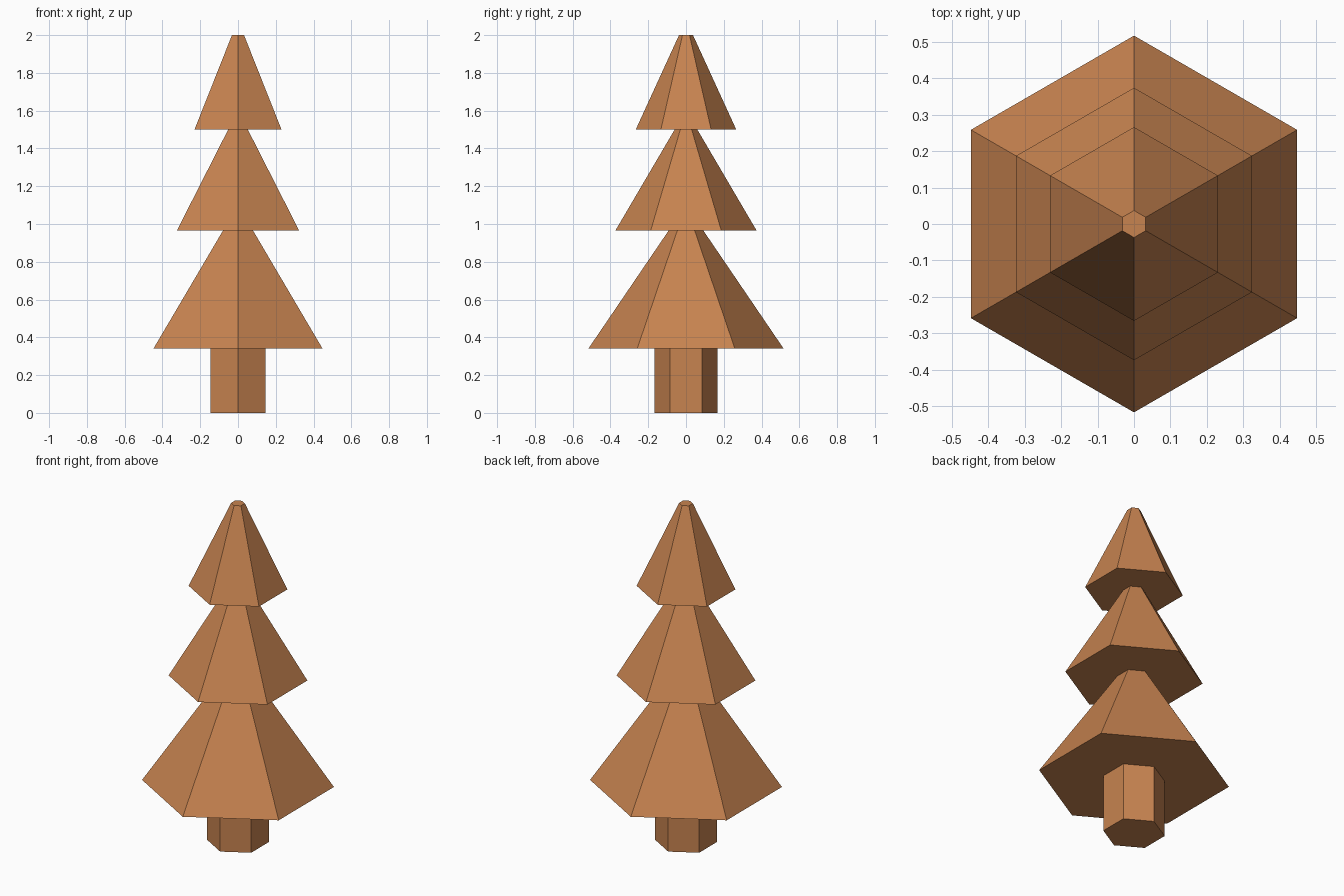
import bpy

if "Cube" in bpy.data.objects:
    bpy.data.objects.remove(bpy.data.objects["Cube"])

wood = bpy.data.materials.new("warm_brown")
wood.diffuse_color = (0.57, 0.227, 0.08, 1.0)
wood.use_nodes = True
wood.node_tree.nodes["Principled BSDF"].inputs["Base Color"].default_value = wood.diffuse_color


def hex_part(name, z0, z1, r0, r1):
    """Six-sided tapered solid with corners pointing to +y and -y."""
    bpy.ops.mesh.primitive_cone_add(vertices=6, radius1=r0, radius2=r1,
                                    depth=z1 - z0, end_fill_type='NGON',
                                    location=(0, 0, (z0 + z1) / 2))
    obj = bpy.context.object
    obj.name = name
    obj.data.materials.append(wood)
    return obj


# Trunk
hex_part("trunk", 0.0, 0.34, 0.167, 0.167)

# Foliage tiers, bottom to top
hex_part("lower_branches", 0.34, 0.965, 0.517, 0.092)
hex_part("middle_branches", 0.965, 1.50, 0.374, 0.06)
hex_part("top_branches", 1.50, 2.0, 0.266, 0.037)
